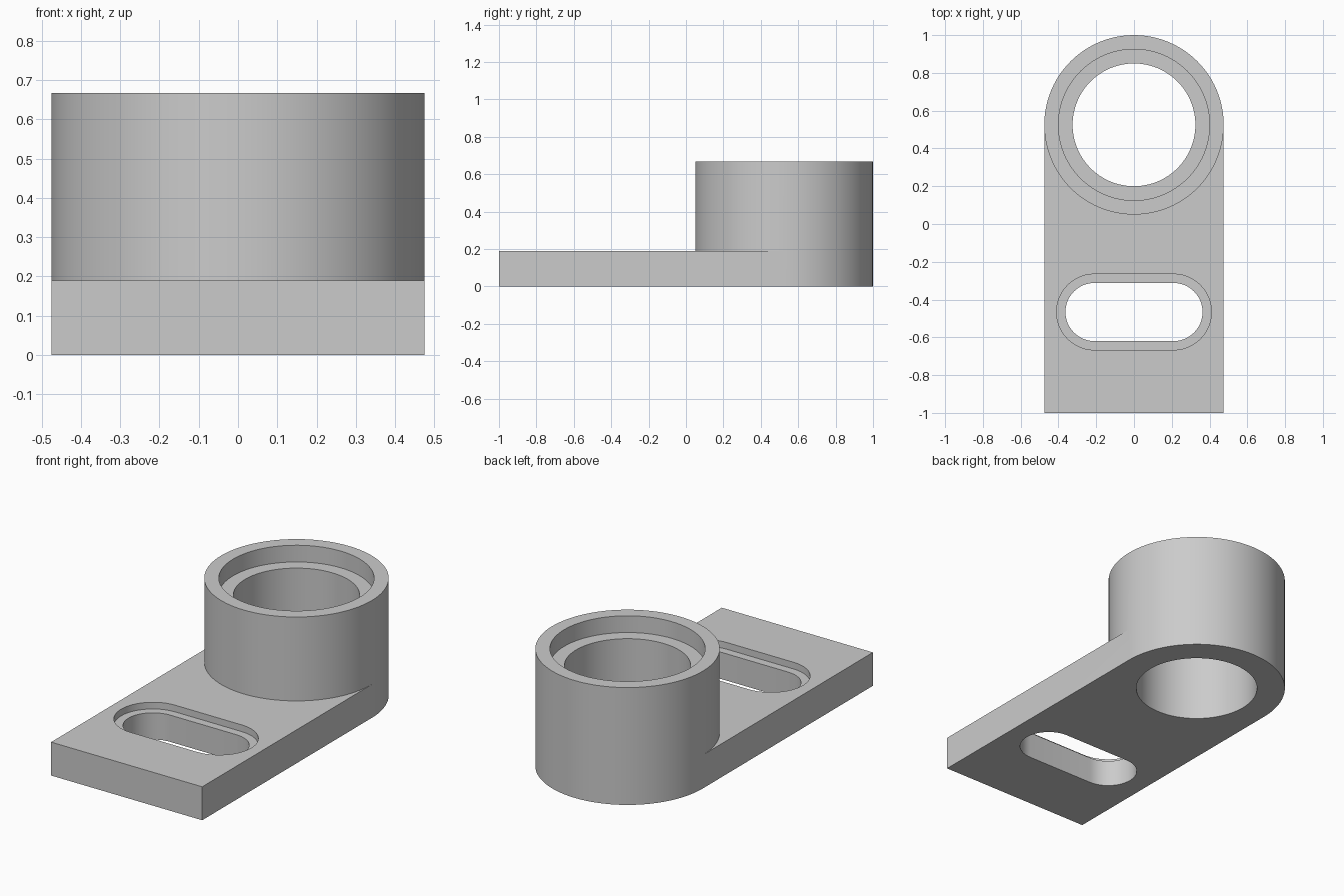
import bpy
import bmesh
from math import sin, cos, pi, radians

cube = bpy.data.objects.get("Cube")
if cube:
    bpy.data.objects.remove(cube, do_unlink=True)

# Main sizes
HALF_W = 0.475
BOSS_Y = 0.525
PLATE_T = 0.19
TOP = 0.667
BORE_R, SEAT_R, SEAT_Z = 0.325, 0.40, TOP - 0.095
SLOT_Y, SLOT_HALF = -0.466, 0.209
SLOT_R, RECESS_R, RECESS_Z = 0.154, 0.201, PLATE_T - 0.038
SEG = 48  # segments per half turn


def arc(cx, cy, r, start, end, n=SEG):
    return [(cx + r * cos(start + (end - start) * i / n),
             cy + r * sin(start + (end - start) * i / n)) for i in range(n + 1)]


def circle(r):
    return arc(0, BOSS_Y, r, 0, 2 * pi, 2 * SEG)[:-1]


def slot(r):
    return (arc(SLOT_HALF, SLOT_Y, r, -pi / 2, pi / 2, SEG // 2)
            + arc(-SLOT_HALF, SLOT_Y, r, pi / 2, 3 * pi / 2, SEG // 2))


bm = bmesh.new()


def ring(outline, z):
    return [bm.verts.new((x, y, z)) for x, y in outline]


def wall(outline, z0, z1):
    low, high = ring(outline, z0), ring(outline, z1)
    for i in range(len(low)):
        bm.faces.new((low[i - 1], low[i], high[i], high[i - 1]))


def cap(z, *outlines):
    """Flat face at z: the first outline, pierced by the others."""
    edges = []
    for outline in outlines:
        vs = ring(outline, z)
        edges += [bm.edges.new((vs[i - 1], vs[i])) for i in range(len(vs))]
    bmesh.ops.triangle_fill(bm, edges=edges, use_beauty=True, normal=(0, 0, 1))


front_corners = [(-HALF_W, -1), (HALF_W, -1)]
plate = arc(0, BOSS_Y, HALF_W, 0, pi) + front_corners
plate_front = arc(0, BOSS_Y, HALF_W, 2 * pi, pi) + front_corners

# Base plate with a rounded back end
wall(plate, 0, PLATE_T)
cap(0, plate, circle(BORE_R), slot(SLOT_R))
cap(PLATE_T, plate_front, slot(RECESS_R))

# Stepped slot
wall(slot(RECESS_R), RECESS_Z, PLATE_T)
cap(RECESS_Z, slot(RECESS_R), slot(SLOT_R))
wall(slot(SLOT_R), 0, RECESS_Z)

# Boss with counterbored through hole
wall(circle(HALF_W), PLATE_T, TOP)
cap(TOP, circle(HALF_W), circle(SEAT_R))
wall(circle(SEAT_R), SEAT_Z, TOP)
cap(SEAT_Z, circle(SEAT_R), circle(BORE_R))
wall(circle(BORE_R), 0, SEAT_Z)

bmesh.ops.remove_doubles(bm, verts=bm.verts[:], dist=0.00002)
bmesh.ops.recalc_face_normals(bm, faces=bm.faces[:])

mesh = bpy.data.meshes.new("slotted_bracket")
bm.to_mesh(mesh)
bm.free()
bracket = bpy.data.objects.new("slotted_bracket", mesh)
bpy.context.collection.objects.link(bracket)

# Plain grey finish
grey = bpy.data.materials.new("light_grey")
grey.use_nodes = True
colour = (0.6, 0.6, 0.6, 1)
grey.diffuse_color = colour
for node in grey.node_tree.nodes:
    if node.type == "BSDF_PRINCIPLED":
        node.inputs["Base Color"].default_value = colour
mesh.materials.append(grey)

bpy.ops.object.select_all(action="DESELECT")
bracket.select_set(True)
bpy.context.view_layer.objects.active = bracket
bpy.ops.object.shade_smooth_by_angle(angle=radians(30))
